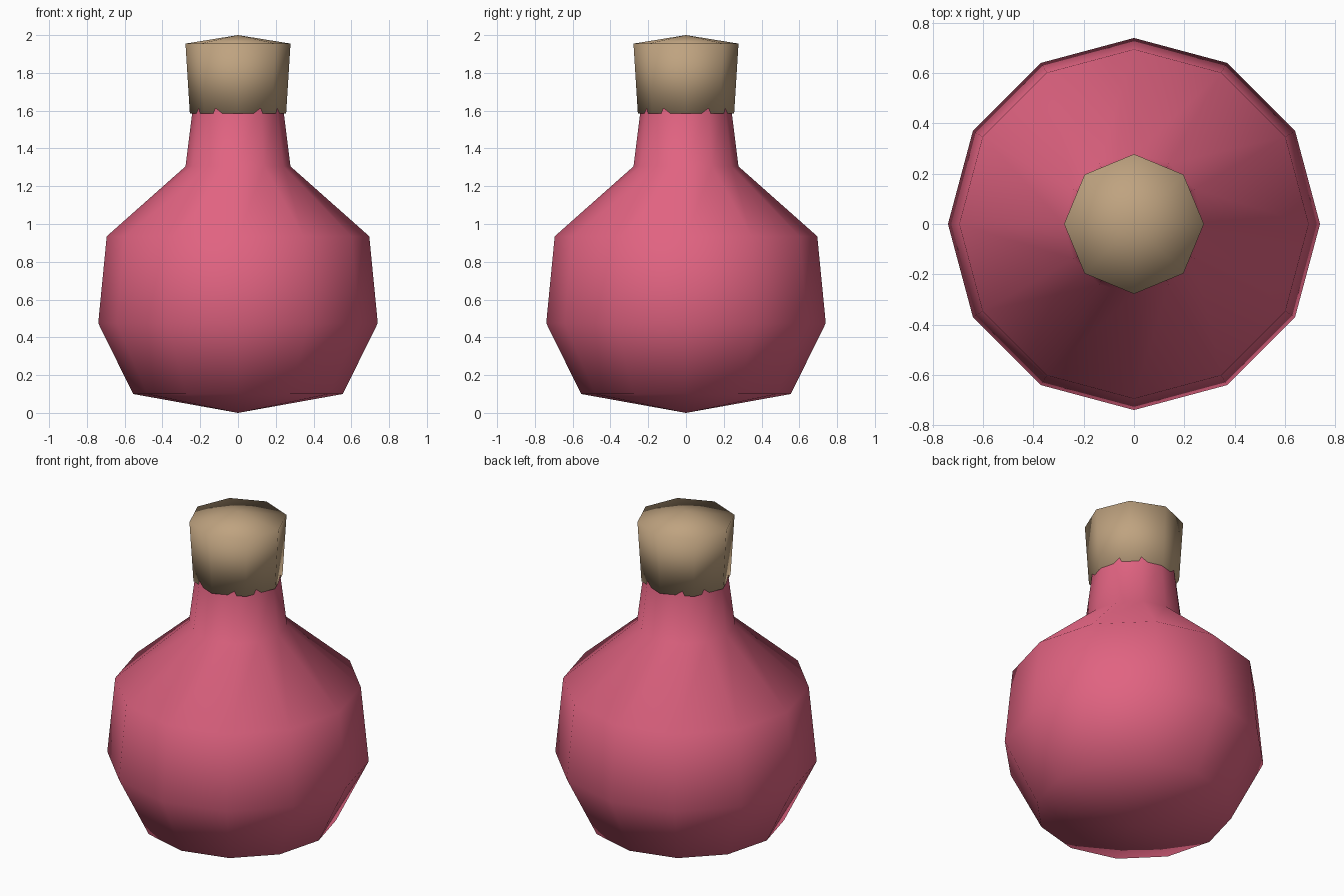
import bpy
import bmesh
from math import cos, sin, tau

cube = bpy.data.objects.get("Cube")
if cube:
    bpy.data.objects.remove(cube, do_unlink=True)


def material(name, color):
    mat = bpy.data.materials.new(name)
    mat.use_nodes = True
    mat.diffuse_color = color
    mat.node_tree.nodes["Principled BSDF"].inputs["Base Color"].default_value = color
    return mat


def lathe(name, profile, sides, mat):
    """Revolve (radius, height) points around z; radius 0 makes a pole."""
    bm = bmesh.new()
    rings = []
    for r, z in profile:
        count = sides if r else 1
        rings.append([bm.verts.new((r * cos(tau * i / sides), r * sin(tau * i / sides), z))
                      for i in range(count)])
    for low, high in zip(rings, rings[1:]):
        for i in range(sides):
            j = (i + 1) % sides
            corners = [low[i % len(low)], low[j % len(low)],
                       high[j % len(high)], high[i % len(high)]]
            bm.faces.new(list(dict.fromkeys(corners)))
    bmesh.ops.recalc_face_normals(bm, faces=bm.faces)
    for face in bm.faces:
        face.smooth = True
    mesh = bpy.data.meshes.new(name)
    bm.to_mesh(mesh)
    bm.free()
    mesh.materials.append(mat)
    obj = bpy.data.objects.new(name, mesh)
    bpy.context.collection.objects.link(obj)
    return obj


pink = material("pink glass", (0.75, 0.125, 0.22, 1))
tan = material("tan cork", (0.52, 0.365, 0.215, 1))

# Round flask with a tapered neck that ends inside the stopper
lathe("flask", [(0, 0), (0.555, 0.1), (0.74, 0.475), (0.695, 0.935),
                (0.278, 1.305), (0.236, 1.64)], 12, pink)

# Stopper, wider at the top, with a shallow pointed cap
lathe("stopper", [(0, 1.585), (0.255, 1.586), (0.278, 1.955), (0, 2)], 8, tan)
